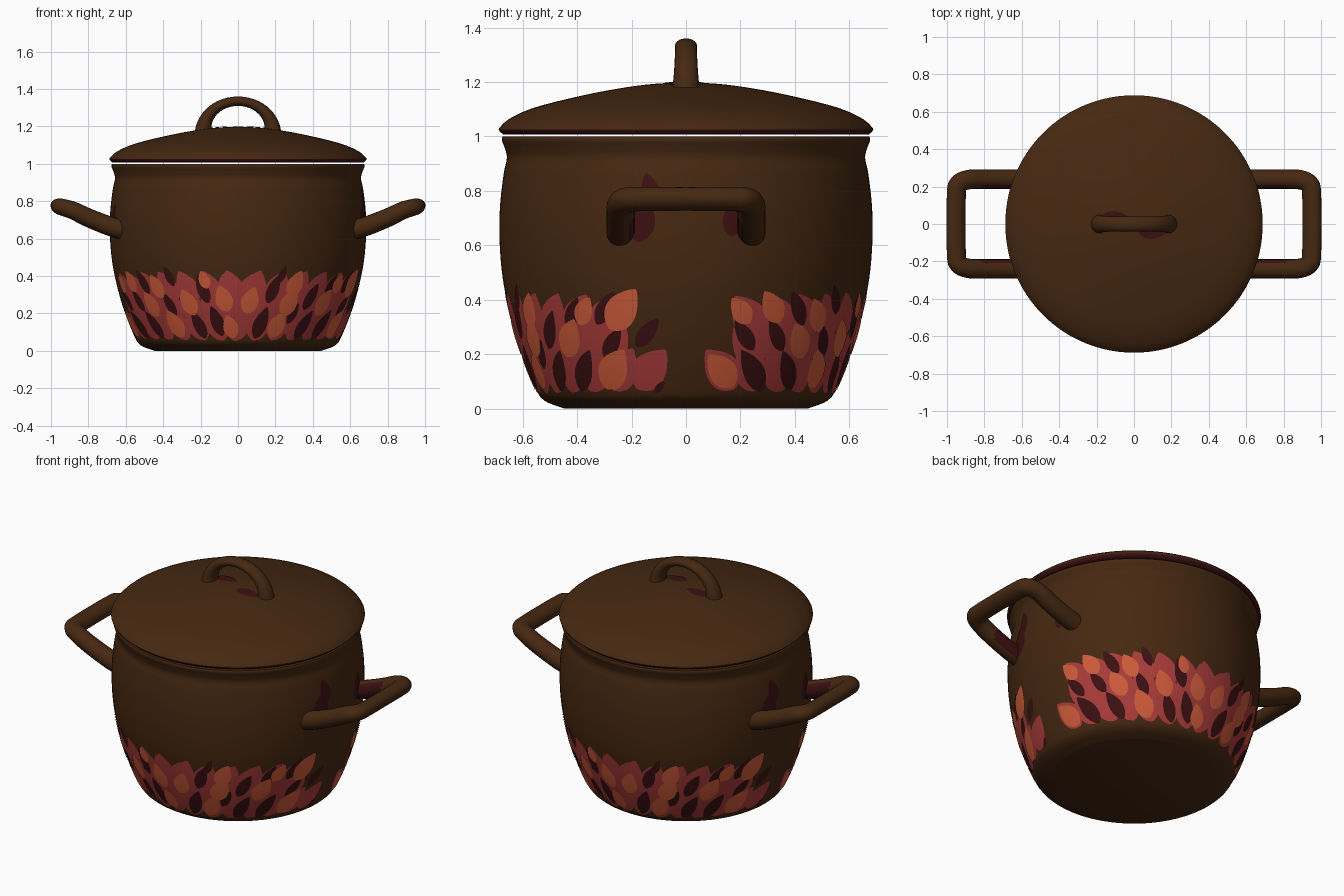
import bpy, bmesh, math
from mathutils import Vector

if "Cube" in bpy.data.objects:
    bpy.data.objects.remove(bpy.data.objects["Cube"])


def material(name, rgb):
    m = bpy.data.materials.new(name)
    m.diffuse_color = (*rgb, 1)
    m.use_nodes = True
    m.node_tree.nodes["Principled BSDF"].inputs["Base Color"].default_value = m.diffuse_color
    return m


BROWN = material("brown glaze", (0.061, 0.021, 0.0056))
MAROON = material("dark maroon", (0.045, 0.005, 0.006))
RED = material("leaf red", (0.40, 0.045, 0.042))
ORANGE = material("leaf orange", (0.62, 0.105, 0.042))


def finish(bm, name, mats, solid=True):
    if solid:
        bmesh.ops.recalc_face_normals(bm, faces=bm.faces)
    me = bpy.data.meshes.new(name)
    bm.to_mesh(me)
    bm.free()
    for m in mats:
        me.materials.append(m)
    ob = bpy.data.objects.new(name, me)
    bpy.context.collection.objects.link(ob)
    return ob


def smooth_path(pts, n=6):
    """Catmull-Rom samples through the points."""
    p = [Vector(q) for q in pts]
    p = [2 * p[0] - p[1]] + p + [2 * p[-1] - p[-2]]
    out = []
    for a, b, c, d in zip(p, p[1:], p[2:], p[3:]):
        for k in range(n):
            t = k / n
            out.append(0.5 * (2 * b + (c - a) * t + (2 * a - 5 * b + 4 * c - d) * t * t
                              + (3 * b - a - 3 * c + d) * t ** 3))
    return out + [p[-2]]


def lathe(name, profile, mats, steps=128):
    bm = bmesh.new()
    vs = [bm.verts.new((r, 0, z)) for r, z in profile]
    es = [bm.edges.new(e) for e in zip(vs, vs[1:])]
    bmesh.ops.spin(bm, geom=vs + es, cent=(0, 0, 0), axis=(0, 0, 1),
                   angle=2 * math.pi, steps=steps)
    bmesh.ops.remove_doubles(bm, verts=bm.verts, dist=1e-5)
    return finish(bm, name, mats)


def tube(name, path, up, size, mats, sides=20):
    """Sweep an ellipse; size(i) gives half width along up and across it."""
    bm = bmesh.new()
    rings = []
    last = len(path) - 1
    for i, p in enumerate(path):
        t = (path[min(i + 1, last)] - path[max(i - 1, 0)]).normalized()
        n = (up - t * up.dot(t)).normalized()
        b = t.cross(n)
        h, w = size(i / last)
        ang = [2 * math.pi * k / sides for k in range(sides)]
        rings.append([bm.verts.new(p + n * h * math.cos(a) + b * w * math.sin(a)) for a in ang])
    for r, s in zip(rings, rings[1:]):
        for k in range(sides):
            m = (k + 1) % sides
            bm.faces.new((r[k], r[m], s[m], s[k]))
    bm.faces.new(rings[0])
    bm.faces.new(rings[-1])
    return finish(bm, name, mats)


def height_lookup(profile, key, val):
    pts = sorted((p[key], p[val]) for p in profile)

    def f(x):
        for (a, u), (b, v) in zip(pts, pts[1:]):
            if a <= x <= b and b > a:
                return u + (v - u) * (x - a) / (b - a)
        return pts[-1][1]
    return f


# pot body: outer wall, rim, inner wall, floor
outer = smooth_path([(0.445, 0), (0.52, 0.03), (0.557, 0.085), (0.62, 0.25), (0.665, 0.43),
                     (0.683, 0.58), (0.684, 0.73), (0.67, 0.86), (0.658, 0.92),
                     (0.665, 0.955), (0.676, 0.985), (0.674, 1.0)])
inner = [(0.625, 1.0), (0.61, 0.92), (0.635, 0.73), (0.62, 0.43), (0.57, 0.2), (0.48, 0.05), (0, 0.04)]
lathe("pot_body", [(0, 0)] + [tuple(p) for p in outer] + inner, [BROWN])
pot_r = height_lookup(outer, 1, 0)

# domed lid with a maroon underside
dome = smooth_path([(0.684, 1.018), (0.685, 1.032), (0.64, 1.07), (0.537, 1.112), (0.33, 1.161),
                    (0.15, 1.19), (0, 1.2)])
lid = lathe("lid", [(0, 1.14), (0.3, 1.12), (0.6, 1.03), (0.64, 1.008), (0.672, 1.008)]
            + [tuple(p) for p in dome], [BROWN, MAROON])
for f in lid.data.polygons:
    f.material_index = int(f.normal.z < -0.25)
lid_z = height_lookup(dome, 0, 1)

# lid grip arch
arch = [Vector((-0.185 * math.cos(a), 0, 1.175 + 0.16 * math.sin(a)))
        for a in (math.pi * k / 32 for k in range(33))]
tube("lid_grip", arch, Vector((0, 1, 0)),
     lambda t: (0.04 + 0.01 * abs(2 * t - 1) ** 3, 0.025 + 0.02 * abs(2 * t - 1) ** 2), [BROWN])

# side handles, maroon on the inner faces of the legs
half = [(0.58, 0.24, 0.638), (0.68, 0.24, 0.665), (0.80, 0.24, 0.712), (0.88, 0.238, 0.75),
        (0.935, 0.215, 0.767), (0.95, 0.15, 0.77)]
for side, label in ((1, "right"), (-1, "left")):
    pts = [(side * x, -y, z) for x, y, z in half]
    pts += [(x, -y, z) for x, y, z in reversed(pts)]
    h = tube(label + "_handle", smooth_path(pts), Vector((-0.4 * side, 0, 1)),
             lambda t: (0.042 + 0.012 * abs(2 * t - 1), 0.052), [BROWN, MAROON])
    for f in h.data.polygons:
        c = f.center
        f.material_index = int(abs(c.x) < 0.82 and f.normal.y * c.y < -0.1
                               and abs(f.normal.z) < 0.85)


def leaf(bm, place, length, width, tilt, rows=12, cols=4):
    """Pointed leaf patch laid on a surface by place(across, along)."""
    grid = []
    for i in range(rows + 1):
        t = 0.01 + 0.98 * i / rows
        w = width * math.sin(math.pi * t ** 0.8) ** 0.8
        v = (t - 0.5) * length
        row = []
        for j in range(cols + 1):
            u = w * (j / cols - 0.5)
            row.append(bm.verts.new(place(u * math.cos(tilt) + v * math.sin(tilt),
                                          v * math.cos(tilt) - u * math.sin(tilt))))
        grid.append(row)
    for a, b in zip(grid, grid[1:]):
        for j in range(cols):
            bm.faces.new((a[j], a[j + 1], b[j + 1], b[j]))


def on_pot(deg, z0, lift, turn):
    def place(u, v):
        z = z0 + v
        r = pot_r(z) + lift
        a = math.radians(deg) + u / pot_r(z0) + turn
        return (r * math.sin(a), -r * math.cos(a), z)
    return place


def leaf_band(name, leaves, lift, ratio, mat):
    """Leaves fan away from the middle; the back repeats the front."""
    bm = bmesh.new()
    for turn in (0, math.pi):
        for deg, z, length in leaves:
            tilt = math.radians(deg * 0.35 + math.copysign(14, deg))
            leaf(bm, on_pot(deg, z, lift, turn), length, length * ratio, tilt)
    finish(bm, name, [mat], False)


# red undergrowth in three staggered rows
red = [(d, 0.145, 0.19) for d in range(-77, 80, 11)]
red += [(d, 0.24, 0.20) for d in range(-68, 72, 11)]
red += [(d, 0.335, 0.20) for d in range(-69, 72, 11)]
red += [(-5, 0.33, 0.17), (5, 0.33, 0.17), (-4, 0.22, 0.2), (4, 0.22, 0.2)]
leaf_band("red_leaves", red, 0.002, 0.66, RED)

# maroon leaves
leaf_band("maroon_leaves", [
    (63, 0.37, 0.15), (77, 0.28, 0.14), (50, 0.14, 0.18), (38, 0.29, 0.16), (80, 0.08, 0.06),
    (50, 0.35, 0.14), (17, 0.33, 0.16), (21, 0.41, 0.10), (12, 0.15, 0.18), (37, 0.14, 0.17),
    (29, 0.20, 0.12), (-70, 0.27, 0.14), (-65, 0.14, 0.19), (-51, 0.37, 0.15), (-50, 0.14, 0.17),
    (-34, 0.40, 0.12), (-36, 0.25, 0.14), (-17, 0.33, 0.16), (-11, 0.16, 0.17), (-21, 0.14, 0.16),
    (-58, 0.27, 0.14), (64, 0.24, 0.14)], 0.0035, 0.42, MAROON)

# orange leaves
leaf_band("orange_leaves", [
    (69, 0.365, 0.19), (47, 0.26, 0.16), (63, 0.145, 0.18), (21, 0.14, 0.15), (28, 0.36, 0.15),
    (6, 0.27, 0.15), (26, 0.26, 0.16), (-61, 0.375, 0.14), (-48, 0.25, 0.15), (-77, 0.14, 0.16),
    (-35, 0.145, 0.16), (-25, 0.26, 0.15), (-42, 0.345, 0.14), (-7, 0.28, 0.15),
    (-4, 0.13, 0.13), (-16, 0.38, 0.10), (-72, 0.36, 0.12), (55, 0.36, 0.12)],
    0.005, 0.62, ORANGE)

# maroon stains beside the handles
bm = bmesh.new()
for turn in (0, math.pi):
    leaf(bm, on_pot(76, 0.70, 0.003, turn), 0.18, 0.11, 0.1)
    leaf(bm, on_pot(79, 0.80, 0.003, turn), 0.14, 0.07, -0.3)
    leaf(bm, on_pot(-75, 0.71, 0.003, turn), 0.16, 0.08, 0.2)
finish(bm, "handle_stains", [MAROON], False)

# maroon stains beside the lid grip
bm = bmesh.new()
for x, y, length in ((-0.10, 0.035, 0.15), (0.10, -0.045, 0.15)):
    leaf(bm, lambda u, v: (x + u, y + v, lid_z(math.hypot(x + u, y + v)) + 0.003),
         length, 0.07, math.pi / 2)
finish(bm, "lid_stains", [MAROON], False)

# smooth shading with sharp rims
for ob in bpy.context.collection.objects:
    ob.select_set(True)
    bpy.context.view_layer.objects.active = ob
bpy.ops.object.shade_smooth_by_angle(angle=math.radians(40))
